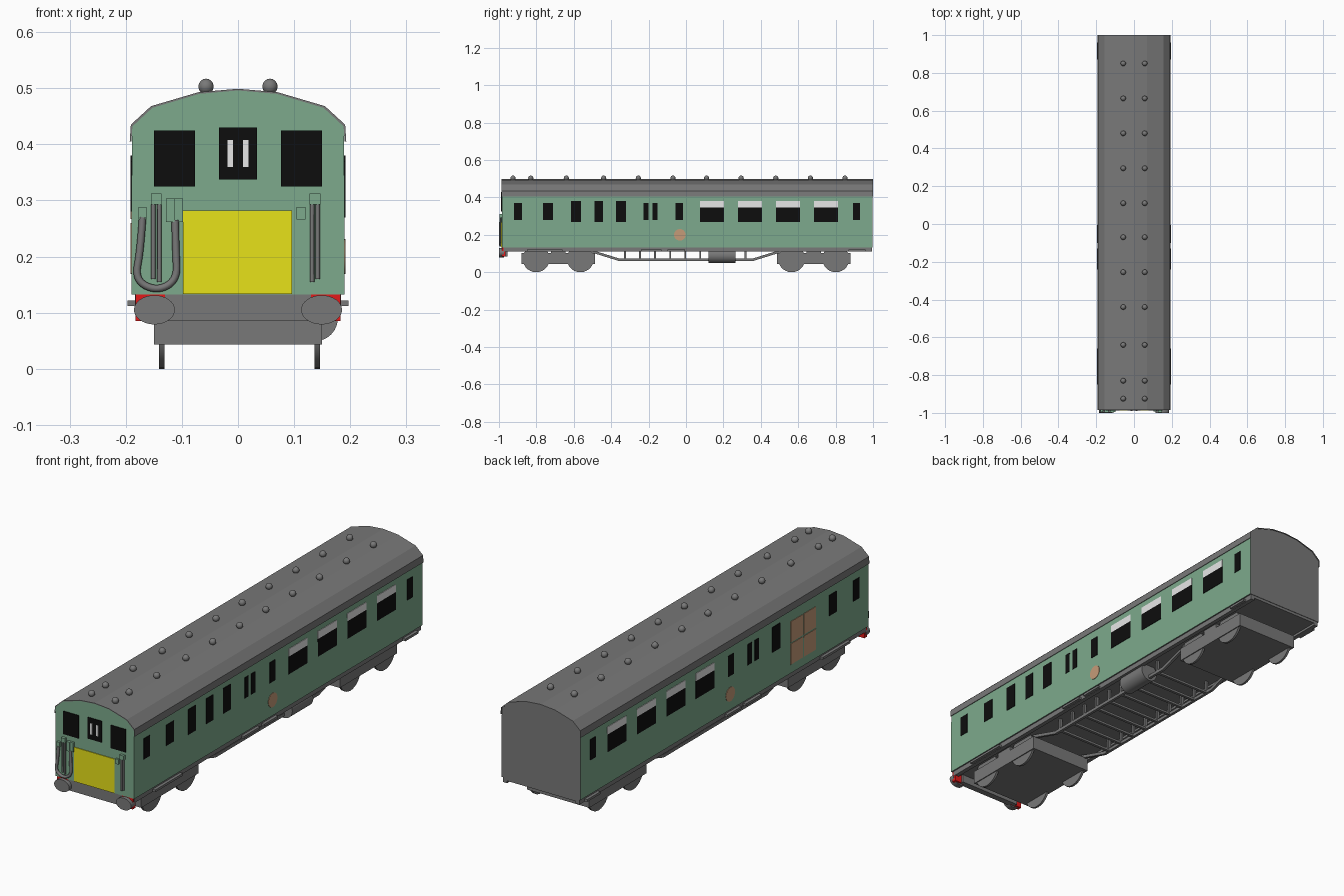
import bpy, bmesh, math
from mathutils import Matrix, Vector

if "Cube" in bpy.data.objects:
    bpy.data.objects.remove(bpy.data.objects["Cube"])


def material(name, r, g, b):
    m = bpy.data.materials.new(name)
    m.diffuse_color = (r, g, b, 1)
    m.use_nodes = True
    m.node_tree.nodes["Principled BSDF"].inputs["Base Color"].default_value = m.diffuse_color
    return m


GREEN = material("coach_green", 0.205, 0.40, 0.265)
GREY = material("mid_grey", 0.19, 0.19, 0.19)
BLACK = material("window_black", 0.004, 0.004, 0.004)
WHITE = material("white", 0.85, 0.85, 0.85)
YELLOW = material("warning_yellow", 0.80, 0.76, 0.01)
RED = material("beam_red", 0.78, 0.01, 0.01)
TAN = material("tan", 0.56, 0.33, 0.19)


def finish(name, bm, *mats, smooth=False):
    bmesh.ops.recalc_face_normals(bm, faces=bm.faces)
    me = bpy.data.meshes.new(name)
    bm.to_mesh(me)
    bm.free()
    for m in mats:
        me.materials.append(m)
    ob = bpy.data.objects.new(name, me)
    bpy.context.collection.objects.link(ob)
    if smooth:
        bpy.ops.object.select_all(action='DESELECT')
        ob.select_set(True)
        bpy.context.view_layer.objects.active = ob
        bpy.ops.object.shade_smooth_by_angle(angle=math.radians(40))
    return ob


def boxes(name, mat, *specs):
    """Each spec is (x0, x1, y0, y1, z0, z1)."""
    bm = bmesh.new()
    for x0, x1, y0, y1, z0, z1 in specs:
        mtx = Matrix.Translation(((x0 + x1) / 2, (y0 + y1) / 2, (z0 + z1) / 2)) @ \
            Matrix.Diagonal((abs(x1 - x0), y1 - y0, z1 - z0, 1))
        bmesh.ops.create_cube(bm, size=1, matrix=mtx)
    return finish(name, bm, mat)


def cylinder(name, mat, centre, radius, length, axis, sides=24, squash=1):
    """Cylinder along x or y; squash widens it sideways."""
    bm = bmesh.new()
    rot = Matrix.Rotation(math.pi / 2, 4, 'Y' if axis == 'x' else 'X')
    mtx = Matrix.Translation(centre) @ Matrix.Diagonal((squash, 1, 1, 1)) @ rot
    bmesh.ops.create_cone(bm, cap_ends=True, segments=sides, radius1=radius,
                          radius2=radius, depth=length, matrix=mtx)
    return finish(name, bm, mat, smooth=True)


def prism(bm, profile, y0, y1):
    """Extrude an (x, z) outline along y."""
    face = bm.faces.new([bm.verts.new((x, y0, z)) for x, z in profile])
    ext = bmesh.ops.extrude_face_region(bm, geom=[face])
    verts = [v for v in ext["geom"] if isinstance(v, bmesh.types.BMVert)]
    bmesh.ops.translate(bm, verts=verts, vec=(0, y1 - y0, 0))


def pipe(name, mat, points, radius, kind='POLY'):
    cu = bpy.data.curves.new(name, 'CURVE')
    cu.dimensions = '3D'
    cu.bevel_depth = radius
    cu.bevel_resolution = 2
    cu.use_fill_caps = True
    sp = cu.splines.new(kind)
    sp.points.add(len(points) - 1)
    for p, co in zip(sp.points, points):
        p.co = (*co, 1)
    if kind == 'NURBS':
        sp.use_endpoint_u = True
        sp.order_u = 3
        sp.resolution_u = 6
    cu.materials.append(mat)
    ob = bpy.data.objects.new(name, cu)
    bpy.context.collection.objects.link(ob)


FRONT = -0.985

# Roof outline from right eaves to left eaves
half = [(0.193, 0.405), (0.191, 0.435), (0.155, 0.468), (0.07, 0.493)]
outer = half + [(0, 0.499)] + [(-x, z) for x, z in reversed(half)]
inner = [(x * 0.985, z - (0.003 if 0 < i < 8 else 0)) for i, (x, z) in enumerate(outer)]

# Body: green sides and front, grey rear end
bm = bmesh.new()
top = [(x * 0.99, z - 0.002) for x, z in outer[1:-1]]
prism(bm, [(-0.19, 0.132), (0.19, 0.132)] + top, FRONT, 0.997)
bm.normal_update()
for f in bm.faces:
    if f.calc_center_median().y > 0.9 or f.calc_center_median().z < 0.14:
        f.material_index = 1
finish("coach_body", bm, GREEN, GREY)

# Thin roof shell
bm = bmesh.new()
prism(bm, outer + inner[::-1], FRONT - 0.001, 1.0)
finish("roof", bm, GREY)

# Two rows of roof vents
bm = bmesh.new()
for y in (0.85, 0.665, 0.48, 0.295, 0.11, -0.07, -0.255, -0.44, -0.64, -0.83, -0.925):
    for x in (-0.057, 0.057):
        bmesh.ops.create_uvsphere(bm, u_segments=14, v_segments=8, radius=0.014,
                                  matrix=Matrix.Translation((x, y, 0.503)))
finish("roof_vents", bm, GREY, smooth=True)

# Side windows: (y0, y1, z0, z1)
common = [(-0.92, -0.877, 0.28, 0.37), (-0.765, -0.712, 0.28, 0.37),
          (-0.375, -0.322, 0.27, 0.38), (-0.227, -0.2, 0.28, 0.37),
          (-0.18, -0.152, 0.28, 0.37), (-0.055, -0.017, 0.28, 0.37),
          (0.893, 0.93, 0.28, 0.37)]
right_only = [(-0.615, -0.562, 0.27, 0.38), (-0.49, -0.443, 0.27, 0.38)]
saloon = [(y, y + 0.128) for y in (0.076, 0.278, 0.481, 0.684)]
for side, s in (("right", 1), ("left", -1)):
    xa, xb = sorted((s * 0.187, s * 0.1915))
    small = common + (right_only if s > 0 else [])
    boxes(side + "_windows", BLACK, *[(xa, xb, *w) for w in small],
          *[(xa, xb, a, b, 0.27, 0.347) for a, b in saloon])
    boxes(side + "_window_vents", WHITE, *[(xa, xb, a, b, 0.347, 0.38) for a, b in saloon])
    cylinder(side + "_round_badge", TAN, (s * 0.1892, -0.033, 0.2), 0.031, 0.0046, 'x')
    # Step boards under the doors
    xa, xb = sorted((s * 0.17, s * 0.197))
    boxes(side + "_step_boards", GREY, *[(xa, xb, a, b, 0.112, 0.122) for a, b in
          ((0.87, 0.96), (-0.10, -0.005), (-0.24, -0.13), (-0.85, -0.66))])
    # Sole bar
    xa, xb = sorted((s * 0.165, s * 0.184))
    boxes(side + "_sole_bar", GREY, (xa, xb, FRONT + 0.01, 0.995, 0.11, 0.132))

# Four tan grille panes on the left side
boxes("left_grille", TAN, *[(-0.1915, -0.187, y, y + 0.083, z, z + 0.09)
                            for y in (-0.622, -0.53) for z in (0.17, 0.267)])

# Cab front details
yf = FRONT - 0.003
boxes("cab_windows", BLACK, (-0.15, -0.077, yf, FRONT + 0.002, 0.325, 0.425),
      (0.077, 0.15, yf, FRONT + 0.002, 0.325, 0.425),
      (-0.034, 0.034, yf, FRONT + 0.002, 0.337, 0.43))
boxes("cab_route_bars", WHITE, (-0.019, -0.009, yf - 0.002, FRONT, 0.36, 0.408),
      (0.009, 0.019, yf - 0.002, FRONT, 0.36, 0.408))
boxes("warning_panel", YELLOW, (-0.098, 0.096, yf, FRONT + 0.002, 0.133, 0.282))
boxes("hose_sockets", GREEN,
      (-0.177, -0.163, -0.996, FRONT, 0.266, 0.288), (-0.155, -0.136, -0.997, FRONT, 0.293, 0.312),
      (-0.128, -0.112, -0.998, FRONT, 0.262, 0.303), (-0.114, -0.098, -0.994, FRONT, 0.262, 0.303),
      (0.127, 0.147, -0.997, FRONT, 0.293, 0.312), (0.104, 0.12, -0.993, FRONT, 0.266, 0.288))
pipe("looped_hose", GREY, [(-0.17, -0.992, 0.27), (-0.174, -0.992, 0.21), (-0.184, -0.992, 0.158),
                           (-0.145, -0.992, 0.138), (-0.108, -0.992, 0.158), (-0.111, -0.992, 0.21),
                           (-0.112, -0.992, 0.265)], 0.0065, 'NURBS')
for x, low in ((-0.151, 0.16), (-0.14, 0.155), (0.132, 0.155), (0.142, 0.16)):
    pipe("hanging_pipe", GREY, [(x, -0.991, 0.295), (x, -0.991, low)], 0.004)

# Front beam, red ends and oval buffers
boxes("buffer_beam", GREY, (-0.15, 0.15, FRONT + 0.002, -0.955, 0.085, 0.132))
for s in (-1, 1):
    xa, xb = sorted((s * 0.13, s * 0.183))
    boxes("red_beam_end", RED, (xa, xb, FRONT, -0.965, 0.085, 0.1325))
    cylinder("buffer", GREY, (s * 0.149, -0.987, 0.105), 0.026, 0.026, 'y', 32, 1.4)

# Floor
boxes("underframe_floor", GREY, (-0.17, 0.17, FRONT + 0.01, 0.995, 0.12, 0.133))

# Bogies with wheels
for y in (-0.683, 0.683):
    boxes("bogie_frame", GREY, (-0.15, 0.15, y - 0.197, y + 0.197, 0.043, 0.102),
          (-0.15, 0.15, y - 0.04, y + 0.04, 0.10, 0.125))
    for dy in (-0.118, 0.118):
        for x in (-0.136, 0.141):
            cylinder("wheel", GREY, (x, y + dy, 0.072), 0.072, 0.01, 'x', 28)

# Truss frames with posts and cross rungs
posts = [-0.326 + 0.0805 * i for i in range(9)]
for s in (-1, 1):
    x = s * 0.135
    xa, xb = x - 0.006, x + 0.006
    boxes("truss_posts", GREY, *[(xa, xb, y - 0.005, y + 0.005, 0.065, 0.122) for y in posts])
    bm = bmesh.new()
    path = [(-0.5, 0.118), (-0.355, 0.073), (0.355, 0.073), (0.5, 0.118)]
    loop = path + [(y, z - 0.014) for y, z in reversed(path)]
    face = bm.faces.new([bm.verts.new((xa, y, z)) for y, z in loop])
    ext = bmesh.ops.extrude_face_region(bm, geom=[face])
    bmesh.ops.translate(bm, vec=(xb - xa, 0, 0),
                        verts=[v for v in ext["geom"] if isinstance(v, bmesh.types.BMVert)])
    finish("truss_bar", bm, GREY)
boxes("truss_rungs", GREY, *[(-0.135, 0.135, y - 0.006, y + 0.006, 0.061, 0.071) for y in posts])

# Air tank on the right side
cylinder("air_tank", GREY, (0.137, 0.192, 0.09), 0.041, 0.145, 'x', 24).matrix_world = (
    Matrix.Translation((0.137, 0.192, 0)) @ Matrix.Rotation(math.pi / 2, 4, 'Z')
    @ Matrix.Translation((-0.137, -0.192, 0)))
